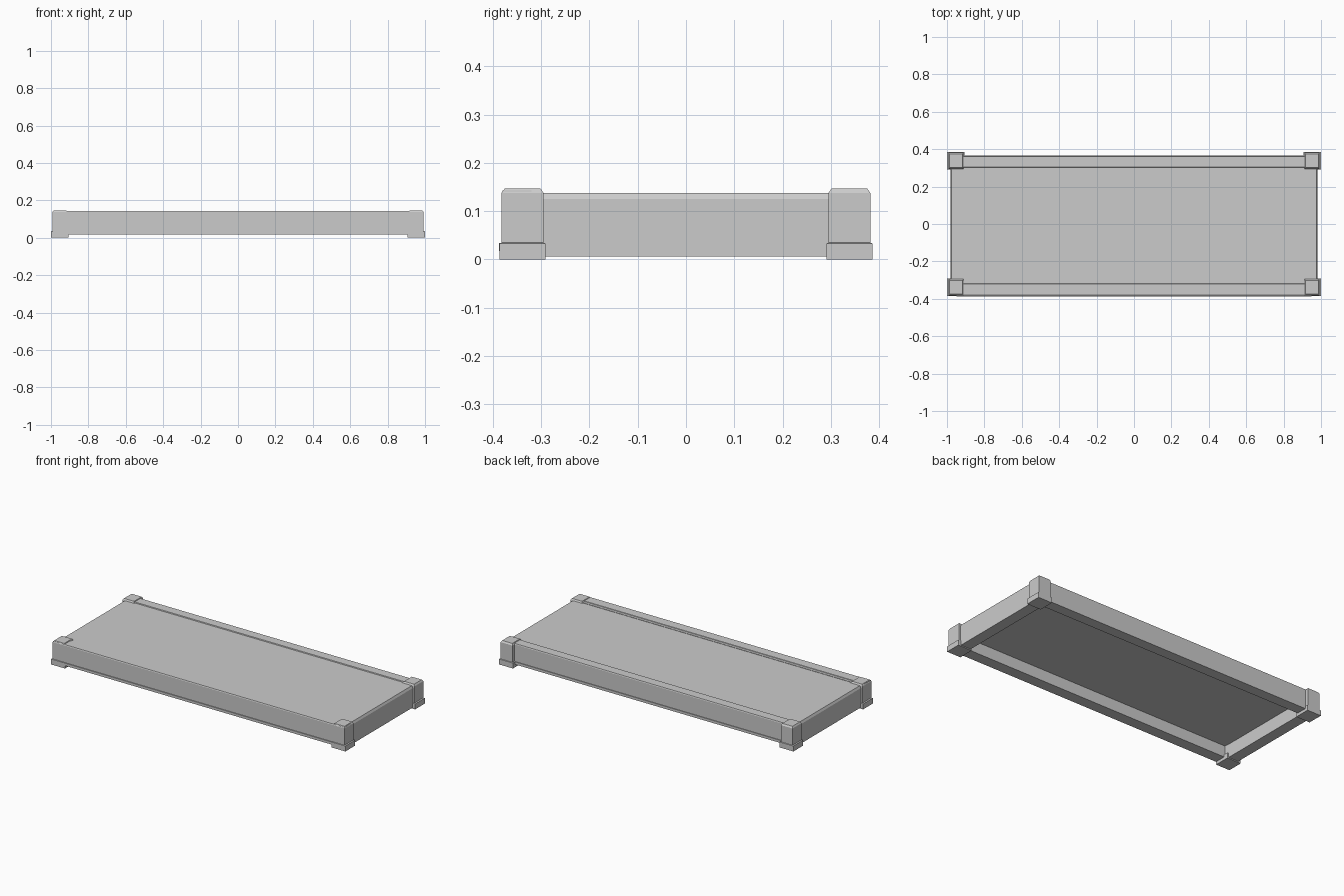
import bpy
import bmesh

cube = bpy.data.objects.get("Cube")
if cube:
    bpy.data.objects.remove(cube, do_unlink=True)

grey = bpy.data.materials.new("plain_grey")
grey.use_nodes = True
colour = (0.6, 0.6, 0.6, 1)
grey.diffuse_color = colour
grey.node_tree.nodes["Principled BSDF"].inputs["Base Color"].default_value = colour


def box(name, x, y, z, chamfer=0, pick=None):
    """Box from (min, max) ranges; the chamfer is a fraction of each side,
    put on the edges for which pick(centre) holds."""
    bm = bmesh.new()
    bmesh.ops.create_cube(bm, size=1)
    if chamfer:
        edges = [e for e in bm.edges if pick((e.verts[0].co + e.verts[1].co) / 2)]
        bmesh.ops.bevel(bm, geom=edges, offset=chamfer, segments=1, affect='EDGES')
    for v in bm.verts:
        for i, (low, high) in enumerate((x, y, z)):
            v.co[i] = low + (v.co[i] + 0.5) * (high - low)
    mesh = bpy.data.meshes.new(name)
    bm.to_mesh(mesh)
    bm.free()
    mesh.materials.append(grey)
    obj = bpy.data.objects.new(name, mesh)
    bpy.context.collection.objects.link(obj)
    return obj


def span(sign, inner, outer):
    return tuple(sorted((sign * inner, sign * outer)))


def top(c):
    return c.z > 0.4


def long_top(c):
    return top(c) and abs(c.y) > 0.4


# Flat deck, open underneath, with a thin seam strip beside the front rail
box("deck", (-0.92, 0.92), (-0.319, 0.319), (0.088, 0.138))
box("front_seam", (-0.915, 0.915), (-0.319, -0.302), (0.13, 0.14))

# Long rails: the front one is flush with the posts, the back one is set in
box("front_rail", (-0.99, 0.99), (-0.382, -0.318), (0.018, 0.143), 0.04, long_top)
box("back_rail", (-0.95, 0.95), (0.302, 0.363), (0.018, 0.143), 0.04, long_top)

# Low lips along the bottom of the rails
box("front_lip", (-0.95, 0.95), (-0.387, -0.37), (0.018, 0.034))
box("back_lip", (-0.95, 0.95), (0.35, 0.367), (0.018, 0.034))

for side, sx in (("left", 1), ("right", -1)):
    # End beams with a narrow chamfer on the outer top edge
    box(side + "_end_beam", span(sx, 0.914, 0.982), (-0.319, 0.305), (0.006, 0.138),
        0.1, lambda c: top(c) and c.x * sx > 0.4)
    # Corner posts and their wider feet
    for end, sy in (("front", -1), ("back", 1)):
        box(f"{end}_{side}_post", span(sx, 0.912, 0.992), span(sy, 0.295, 0.382),
            (0.02, 0.147), 0.075, top)
        box(f"{end}_{side}_foot", span(sx, 0.906, 1), span(sy, 0.291, 0.386),
            (0, 0.035), 0.05, top)
